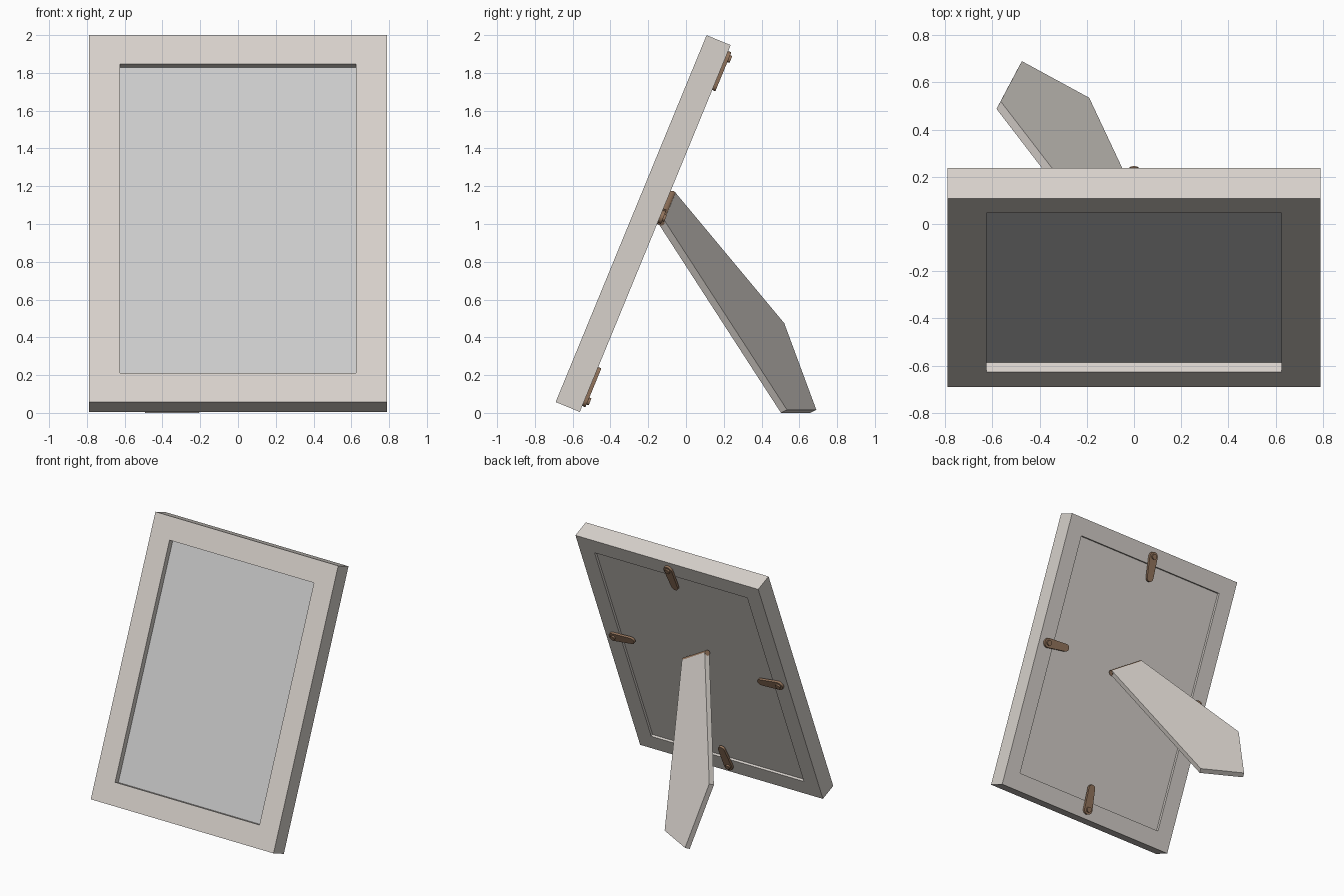
import bpy, bmesh
from math import radians, sin, cos, pi
from mathutils import Matrix, Vector

if "Cube" in bpy.data.objects:
    bpy.data.objects.remove(bpy.data.objects["Cube"])

W, H, T = 0.79, 2.10, 0.138          # half width, height, thickness
LEAN = Matrix.Translation((0, -0.69, 0.0575)) @ Matrix.Rotation(radians(-22.36), 4, 'X')


def material(name, rgb):
    m = bpy.data.materials.new(name)
    m.diffuse_color = (*rgb, 1)
    m.use_nodes = True
    m.node_tree.nodes["Principled BSDF"].inputs["Base Color"].default_value = m.diffuse_color
    return m


wood = material("pale_wood", (0.68, 0.64, 0.60))
brass = material("brown_metal", (0.30, 0.18, 0.11))


def finish(name, bm, mat=None, matrix=None, smooth=False):
    bmesh.ops.recalc_face_normals(bm, faces=bm.faces)
    me = bpy.data.meshes.new(name)
    bm.to_mesh(me)
    bm.free()
    if matrix:
        me.transform(matrix)
    ob = bpy.data.objects.new(name, me)
    bpy.context.collection.objects.link(ob)
    if mat:
        me.materials.append(mat)
    if smooth:
        bpy.ops.object.select_all(action='DESELECT')
        ob.select_set(True)
        bpy.context.view_layer.objects.active = ob
        bpy.ops.object.shade_smooth_by_angle(angle=radians(35))
    return ob


def prism(bm, pts, offset):
    """Polygon extruded by an offset vector."""
    offset = Vector(offset)
    a = [bm.verts.new(p) for p in pts]
    b = [bm.verts.new(Vector(p) + offset) for p in pts]
    bm.faces.new(a)
    bm.faces.new(b[::-1])
    for i in range(len(a)):
        j = (i + 1) % len(a)
        bm.faces.new((a[i], b[i], b[j], a[j]))


def rect(inset, y):
    w = W - inset
    return [(-w, y, inset), (w, y, inset), (w, y, H - inset), (-w, y, H - inset)]


# frame: rabbeted moulding section carried around four mitred corners
bm = bmesh.new()
section = [(0, 0), (0.166, 0), (0.166, 0.044), (0.13, 0.044), (0.13, T), (0, T)]
rings = [[bm.verts.new(p) for p in rect(*s)] for s in section]
for k in range(len(rings)):
    r, q = rings[k], rings[(k + 1) % len(rings)]
    for i in range(4):
        j = (i + 1) % 4
        bm.faces.new((r[i], r[j], q[j], q[i]))
finish("frame", bm, wood, LEAN)

# glass and backing board
for name, y, d, mat in (("glass", 0.044, 0.02, None), ("backing_board", 0.064, 0.056, wood)):
    bm = bmesh.new()
    prism(bm, rect(0.131, y), (0, d, 0))
    finish(name, bm, mat, LEAN)


# turn buttons with screw heads, each swung slightly off square
def turn_button(name, x, z, degrees):
    place = LEAN @ Matrix.Translation((x, T, z)) @ Matrix.Rotation(-radians(degrees), 4, 'Y')
    n = 12
    outer = [(0.036 * cos(a), 0, 0.036 * sin(a)) for a in (-pi / 2 + pi * i / n for i in range(n + 1))]
    tip = [(-0.16 + 0.028 * cos(a), 0, 0.028 * sin(a)) for a in (pi / 2 + pi * i / n for i in range(n + 1))]
    bm = bmesh.new()
    prism(bm, outer + tip, (0, 0.018, 0))
    finish(name, bm, brass, place, True)
    bm = bmesh.new()
    disc = [(0.02 * cos(2 * pi * i / 20), 0.01, 0.02 * sin(2 * pi * i / 20)) for i in range(20)]
    prism(bm, disc, (0, 0.02, 0))
    finish(name + "_screw", bm, brass, place, True)


turn_button("turn_button_top", 0, H - 0.07, 84)
turn_button("turn_button_bottom", 0, 0.07, 264)
turn_button("turn_button_left", W - 0.075, 1.12, -6)
turn_button("turn_button_right", -W + 0.075, 1.12, 174)

# easel leg: five-sided board splayed out behind the frame
leg = [Vector(p) for p in ((-0.123, -0.055, 1.165), (-0.565, 0.52, 0.475), (-0.475, 0.69, 0.016),
                           (-0.19, 0.535, 0.016), (0.116, -0.115, 1.02))]
normal = (leg[4] - leg[0]).cross(leg[1] - leg[0]).normalized()
bm = bmesh.new()
prism(bm, leg, normal * -0.04)
finish("easel_leg", bm, wood)

# hinge barrel along the top edge of the leg
a, b = (p - normal * 0.022 for p in (leg[0], leg[4]))
axis = b - a
bm = bmesh.new()
bmesh.ops.create_cone(bm, cap_ends=True, segments=20, radius1=0.021, radius2=0.021,
                      depth=axis.length + 0.006)
finish("hinge", bm, brass,
       Matrix.Translation((a + b) / 2) @ axis.to_track_quat('Z', 'Y').to_matrix().to_4x4(), True)
